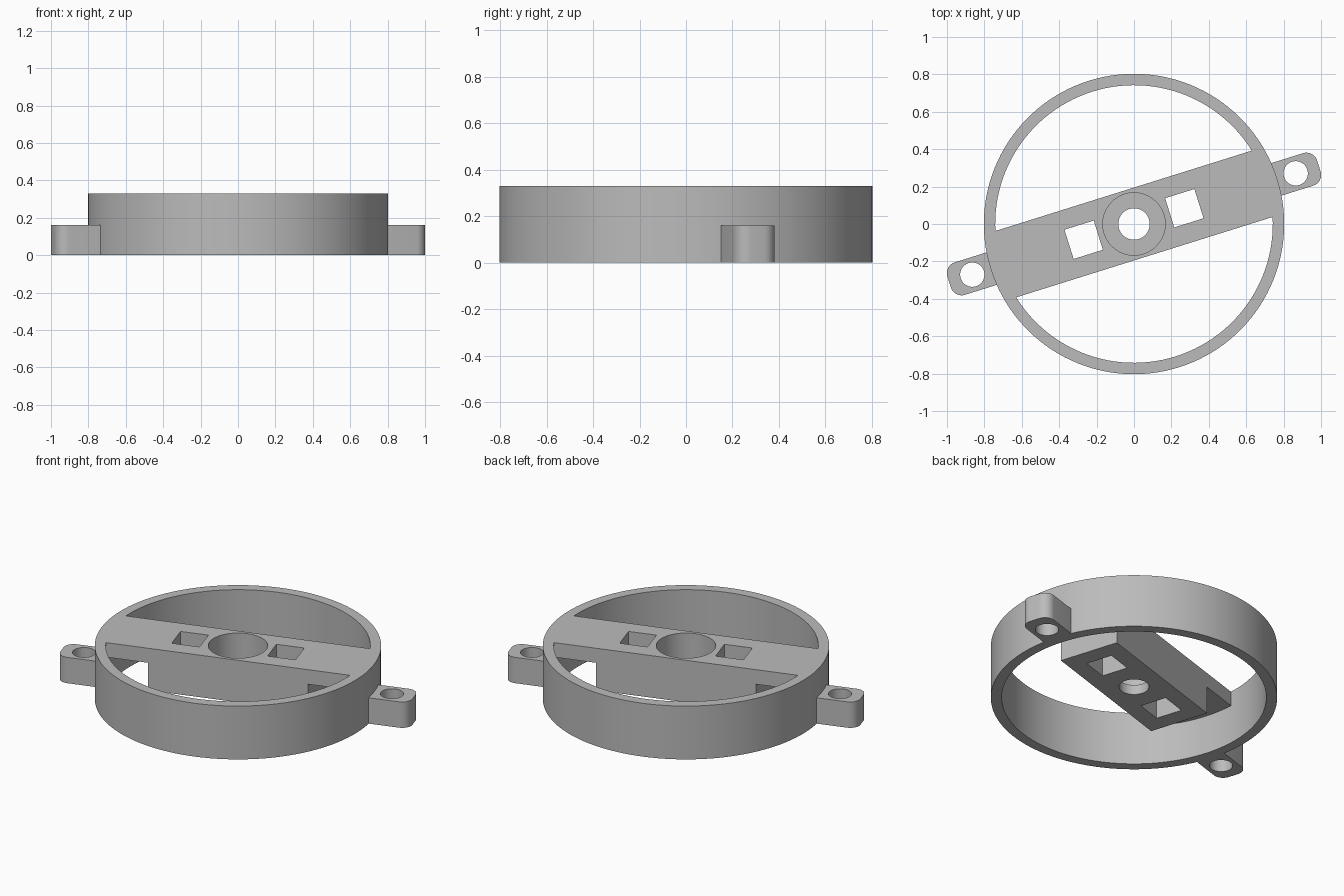
import bpy
import bmesh
from math import cos, sin, pi, radians
from mathutils import Matrix

cube = bpy.data.objects.get("Cube")
if cube:
    bpy.data.objects.remove(cube, do_unlink=True)

HEIGHT = 0.33
RING_OUT, RING_IN = 0.803, 0.742
BAR_HALF = 0.186
TURN = Matrix.Rotation(radians(17.4), 4, "Z")

grey = bpy.data.materials.new("plain_grey")
grey.use_nodes = True
grey.diffuse_color = (0.5, 0.5, 0.5, 1)
grey.node_tree.nodes["Principled BSDF"].inputs["Base Color"].default_value = (0.5, 0.5, 0.5, 1)


def prism(name, outline, vector, matrix=Matrix()):
    """Extrude a closed 3D outline along a vector."""
    bm = bmesh.new()
    face = bm.faces.new([bm.verts.new(p) for p in outline])
    out = bmesh.ops.extrude_face_region(bm, geom=[face])
    moved = [g for g in out["geom"] if isinstance(g, bmesh.types.BMVert)]
    bmesh.ops.translate(bm, verts=moved, vec=vector)
    bmesh.ops.recalc_face_normals(bm, faces=bm.faces)
    bm.transform(matrix)
    mesh = bpy.data.meshes.new(name)
    bm.to_mesh(mesh)
    bm.free()
    mesh.materials.append(grey)
    obj = bpy.data.objects.new(name, mesh)
    bpy.context.collection.objects.link(obj)
    return obj


def cylinder(name, radius, low, high, x=0, sides=128):
    ring = [(x + radius * cos(2 * pi * i / sides), radius * sin(2 * pi * i / sides), low)
            for i in range(sides)]
    return prism(name, ring, (0, 0, high - low), TURN)


def box(name, x, half, low, high):
    corners = [(x - half, -half, low), (x + half, -half, low),
               (x + half, half, low), (x - half, half, low)]
    return prism(name, corners, (0, 0, high - low), TURN)


def combine(target, tool, operation):
    """Apply one boolean and discard the tool."""
    mod = target.modifiers.new(operation, "BOOLEAN")
    mod.operation, mod.solver, mod.object = operation, "EXACT", tool
    bpy.context.view_layer.objects.active = target
    bpy.ops.object.modifier_apply(modifier=mod.name)
    bpy.data.objects.remove(tool, do_unlink=True)


# Crossbar: deep middle block with thin tabs reaching the ring
block, tab, low, step = 0.47, 0.9, 0.07, 0.24
side = [(-tab, step), (-block, step), (-block, low), (block, low),
        (block, step), (tab, step), (tab, HEIGHT), (-tab, HEIGHT)]
bar = prism("crossbar", [(x, -BAR_HALF, z) for x, z in side], (0, 2 * BAR_HALF, 0), TURN)
combine(bar, cylinder("bar_trim", 0.77, -0.1, 0.5), "INTERSECT")

# Mounting ears with rounded outer corners
body = cylinder("mount_ring", RING_OUT, 0, HEIGHT)
ear_half, tip, fillet = 0.091, 1.036, 0.06
for s in (-1, 1):
    outline = [(s * 0.77, -ear_half, 0)]
    for sign, start in ((-1, -pi / 2), (1, 0)):
        for i in range(9):
            a = start + i * pi / 16
            outline.append((s * (tip - fillet + fillet * cos(a)),
                            sign * (ear_half - fillet) + fillet * sin(a), 0))
    outline.append((s * 0.77, ear_half, 0))
    combine(body, prism("mounting_ear", outline, (0, 0, 0.16), TURN), "UNION")

# Hollow the ring, then join the crossbar
combine(body, cylinder("ring_bore", RING_IN, -0.1, 0.5), "DIFFERENCE")
combine(body, bar, "UNION")

# Centre pocket with a smaller hole through its floor
combine(body, cylinder("pocket", 0.167, 0.13, 0.5, sides=64), "DIFFERENCE")
combine(body, cylinder("shaft_hole", 0.084, -0.1, 0.5, sides=48), "DIFFERENCE")

# Square slots and screw holes on both sides
for s in (-1, 1):
    combine(body, box("slot", s * 0.282, 0.082, -0.1, 0.5), "DIFFERENCE")
    combine(body, cylinder("screw_hole", 0.065, -0.1, 0.5, x=s * 0.906, sides=48), "DIFFERENCE")

bpy.ops.object.select_all(action="DESELECT")
body.select_set(True)
bpy.context.view_layer.objects.active = body
bpy.ops.object.shade_smooth_by_angle(angle=radians(30))
